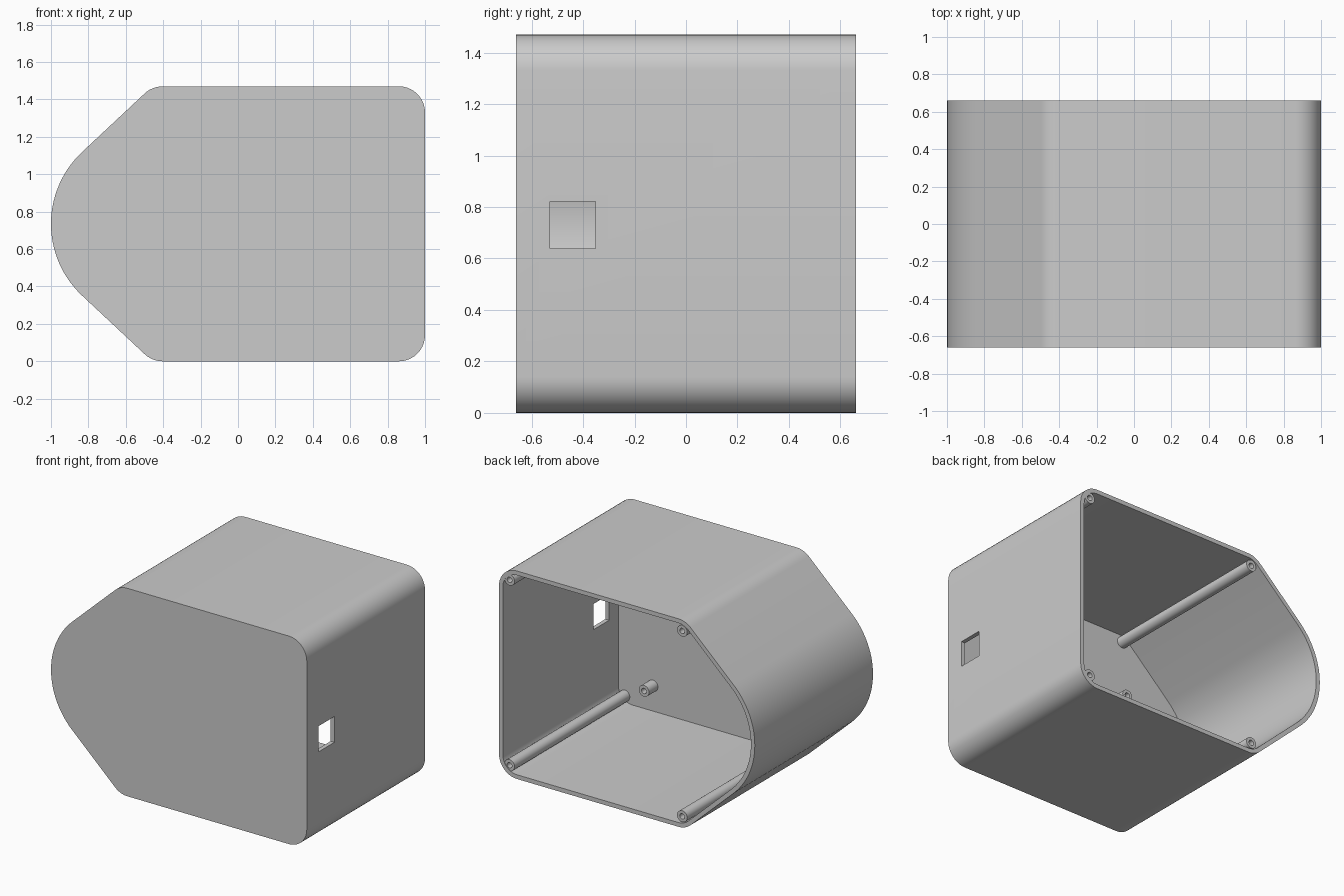
import bpy
import bmesh
from math import radians, sin, cos, tau

if "Cube" in bpy.data.objects:
    bpy.data.objects.remove(bpy.data.objects["Cube"])

DEPTH = 0.66      # half depth along y
WALL = 0.03
HEIGHT = 1.47
MID = HEIGHT / 2
CORNER = 0.14     # corner rounding

grey = bpy.data.materials.new("light grey plastic")
grey.use_nodes = True
grey.diffuse_color = (0.6, 0.6, 0.6, 1)
grey.node_tree.nodes["Principled BSDF"].inputs["Base Color"].default_value = (0.6, 0.6, 0.6, 1)


def arc(cx, cz, r, start, end, steps):
    angles = [radians(start + (end - start) * i / steps) for i in range(steps + 1)]
    return [(cx + r * cos(a), cz + r * sin(a)) for a in angles]


def outline(inset):
    """Case cross-section: rounded box with a blunt rounded nose at -x."""
    r = CORNER - inset
    low, high = CORNER, HEIGHT - CORNER
    return (arc(0.86, low, r, -90, 0, 10)
            + arc(0.86, high, r, 0, 90, 10)
            + arc(-0.403, high, r, 90, 133, 6)
            + arc(-0.474, MID, 0.526 - inset, 133, 227, 28)
            + arc(-0.403, low, r, 227, 270, 6))


def circle(x, z, r, sides=24):
    return [(x + r * cos(tau * i / sides), z + r * sin(tau * i / sides)) for i in range(sides)]


def loft(name, sections):
    """Skin a run of (outline, y) sections and cap both ends."""
    bm = bmesh.new()
    rings = [[bm.verts.new((x, y, z)) for x, z in pts] for pts, y in sections]
    for a, b in zip(rings, rings[1:]):
        for i in range(len(a)):
            bm.faces.new((a[i - 1], a[i], b[i], b[i - 1]))
    bm.faces.new(rings[0])
    bm.faces.new(rings[-1])
    bmesh.ops.recalc_face_normals(bm, faces=bm.faces)
    mesh = bpy.data.meshes.new(name)
    bm.to_mesh(mesh)
    bm.free()
    mesh.materials.append(grey)
    obj = bpy.data.objects.new(name, mesh)
    bpy.context.collection.objects.link(obj)
    return obj


def select(obj):
    bpy.ops.object.select_all(action='DESELECT')
    obj.select_set(True)
    bpy.context.view_layer.objects.active = obj


def tube(name, x, z, end, bore_depth):
    """Screw post rising from the front wall, with a blind bore."""
    ring, bore = circle(x, z, 0.04), circle(x, z, 0.019)
    obj = loft(name, [(ring, -DEPTH + WALL / 2), (ring, end), (bore, end), (bore, end - bore_depth)])
    select(obj)
    bpy.ops.object.shade_smooth_by_angle(angle=radians(30))


# Hollow case, closed at the front and open at the back
outer, inner = outline(0), outline(WALL)
case = loft("case_shell", [(outer, -DEPTH), (outer, DEPTH), (inner, DEPTH), (inner, -DEPTH + WALL)])

# Square cable opening in the flat side wall
bpy.ops.mesh.primitive_cube_add(size=1, location=(1, -0.44, 0.73))
cutter = bpy.context.object
cutter.name = "opening_cutter"
cutter.scale = (0.2, 0.176, 0.182)
cutter.hide_render = True
cutter.data.materials.append(grey)
select(case)
cut = case.modifiers.new("opening", 'BOOLEAN')
cut.operation = 'DIFFERENCE'
cut.solver = 'EXACT'
cut.object = cutter
bpy.ops.object.modifier_apply(modifier=cut.name)
bpy.data.objects.remove(cutter)
bpy.ops.object.shade_smooth_by_angle(angle=radians(30))

# Long screw posts in the corners
for side, x in (("left", 0.92), ("right", -0.43)):
    for level, z in (("lower", 0.08), ("upper", HEIGHT - 0.08)):
        tube(f"{level}_{side}_screw_post", x, z, DEPTH - 0.003, 0.3)

# Short standoffs on the inside of the front wall
for side, x in (("left", 0.70), ("right", -0.39)):
    for level, z in (("lower", 0.21), ("upper", 0.94)):
        tube(f"{level}_{side}_standoff", x, z, -DEPTH + WALL + 0.1, 0.08)
